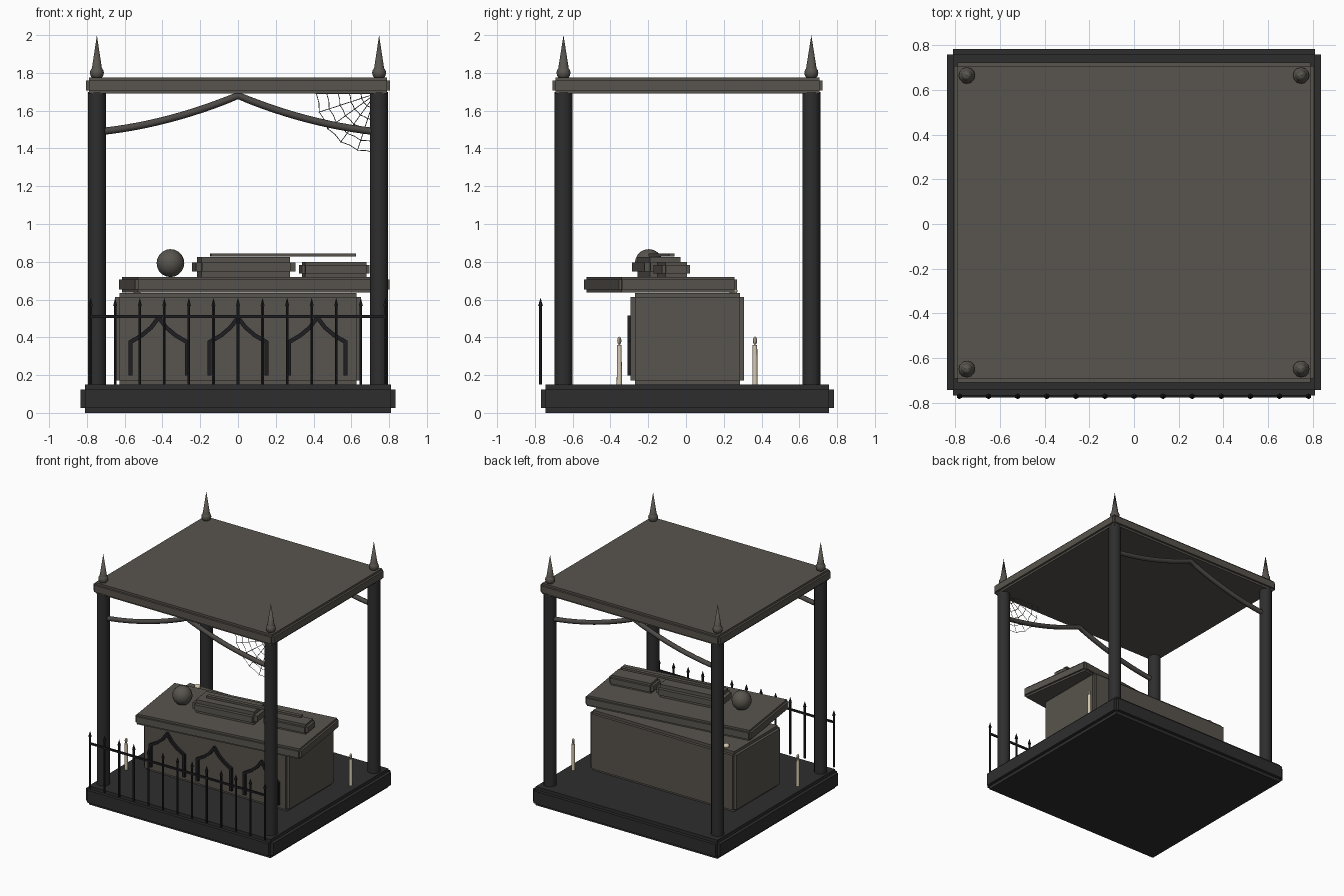
import bpy, bmesh, math
from mathutils import Matrix, Vector

if "Cube" in bpy.data.objects:
    bpy.data.objects.remove(bpy.data.objects["Cube"])


def material(name, r, g, b):
    m = bpy.data.materials.new(name)
    m.diffuse_color = (r, g, b, 1)
    m.use_nodes = True
    m.node_tree.nodes["Principled BSDF"].inputs["Base Color"].default_value = m.diffuse_color
    return m


STONE = material("weathered stone", 0.098, 0.088, 0.075)
DARK = material("dark stone", 0.027, 0.027, 0.028)
IRON = material("black iron", 0.013, 0.013, 0.015)
CLOTH = material("faded cloth", 0.072, 0.066, 0.060)
WAX = material("candle wax", 0.66, 0.58, 0.44)
WEB = material("cobweb grey", 0.16, 0.16, 0.16)
YC = 0.0075   # middle of the plinth in y


def finish(name, bm, mat, smooth=False):
    me = bpy.data.meshes.new(name)
    bm.to_mesh(me)
    bm.free()
    me.materials.append(mat)
    ob = bpy.data.objects.new(name, me)
    bpy.context.collection.objects.link(ob)
    if smooth:
        bpy.ops.object.select_all(action='DESELECT')
        ob.select_set(True)
        bpy.context.view_layer.objects.active = ob
        bpy.ops.object.shade_smooth_by_angle(angle=math.radians(40))
    return ob


def add_box(bm, c, s, rot=Matrix()):
    bmesh.ops.create_cube(bm, size=1, matrix=Matrix.Translation(c) @ rot @ Matrix.Diagonal((*s, 1)))


def add_cone(bm, x, y, z0, z1, r0, r1, n):
    bmesh.ops.create_cone(bm, cap_ends=True, segments=n, radius1=r0, radius2=r1, depth=z1 - z0,
                          matrix=Matrix.Translation((x, y, (z0 + z1) / 2)))


def add_ball(bm, c, r, n=16, squash=1):
    bmesh.ops.create_uvsphere(bm, u_segments=n, v_segments=n // 2 + 2, radius=r,
                              matrix=Matrix.Translation(c) @ Matrix.Diagonal((1, 1, squash, 1)))


def notched_box(name, c, s, n, mat, place=Matrix()):
    """Slab with stepped edges: three boxes, each full size along one axis."""
    bm = bmesh.new()
    for axis in range(3):
        add_box(bm, c, [s[i] if i == axis else s[i] - 2 * n for i in range(3)])
    bm.transform(place)
    return finish(name, bm, mat)


def tubes(name, paths, r, mat, res=2):
    cu = bpy.data.curves.new(name, 'CURVE')
    cu.dimensions = '3D'
    cu.bevel_depth, cu.bevel_resolution, cu.use_fill_caps = r, res, True
    for p in paths:
        sp = cu.splines.new('POLY')
        sp.points.add(len(p) - 1)
        for pt, co in zip(sp.points, p):
            pt.co = (*co, 1)
    cu.materials.append(mat)
    ob = bpy.data.objects.new(name, cu)
    bpy.context.collection.objects.link(ob)
    bpy.ops.object.select_all(action='DESELECT')
    ob.select_set(True)
    bpy.context.view_layer.objects.active = ob
    bpy.ops.object.convert(target='MESH')


# plinth, canopy roof and tomb chest
notched_box("plinth", (0, YC, 0.075), (1.67, 1.55, 0.15), 0.025, DARK)
notched_box("canopy_roof", (0, YC, 1.733), (1.608, 1.43, 0.086), 0.016, STONE)
notched_box("tomb_chest", (0, YC, 0.392), (1.30, 0.60, 0.485), 0.022, STONE)

# corner columns with spire finials
for i, x in enumerate((-0.747, 0.747)):
    for j, y in enumerate((YC - 0.656, YC + 0.656)):
        tag = ("left", "right")[i] + ("_front", "_back")[j]
        bm = bmesh.new()
        add_cone(bm, x, y, 0.14, 1.70, 0.048, 0.048, 12)
        finish("column_" + tag, bm, DARK, True)
        bm = bmesh.new()
        add_ball(bm, (x, y, 1.80), 0.037, 12)
        add_cone(bm, x, y, 1.81, 2.0, 0.03, 0.0, 10)
        finish("finial_" + tag, bm, STONE, True)

# lid pushed askew, with the reclining figure on it
LID = Matrix.Translation((0.086, -0.135, 0)) @ Matrix.Rotation(0.14, 4, 'Z')
notched_box("lid", (0, 0, 0.679), (1.36, 0.632, 0.083), 0.015, STONE, LID)
notched_box("figure_body", (-0.057, 0, 0.772), (0.53, 0.22, 0.104), 0.028, STONE, LID)
notched_box("figure_legs", (0.428, 0, 0.76), (0.363, 0.15, 0.08), 0.018, STONE, LID)
bm = bmesh.new()
add_ball(bm, (-0.448, 0, 0.793), 0.074, 16)
bm.transform(LID)
finish("figure_head", bm, STONE, True)
bm = bmesh.new()
add_box(bm, (0.152, -0.015, 0.837), (0.775, 0.03, 0.016))
bm.transform(LID)
finish("sword", bm, STONE)

# three ogee arches on the chest front
half = [(0.15, 0.205), (0.15, 0.375), (0.09, 0.41), (0.04, 0.452), (0, 0.505)]
for k, cx in enumerate((-0.42, 0, 0.42)):
    bm = bmesh.new()
    for s in (-1, 1):
        for a, b in zip(half, half[1:]):
            p, q = (Vector((cx + s * u, -0.301, v)) for u, v in (a, b))
            d = q - p
            add_box(bm, (p + q) / 2, (0.022, 0.02, d.length + 0.012),
                    Matrix.Rotation(math.atan2(d.x, d.z), 4, 'Y'))
    finish(f"arch_{k + 1}", bm, IRON)

# iron railing along the front edge
bm = bmesh.new()
for i in range(13):
    x = -0.78 + 0.13 * i
    add_cone(bm, x, -0.77, 0.15, 0.575, 0.008, 0.008, 6)
    add_cone(bm, x, -0.77, 0.565, 0.61, 0.013, 0.0, 6)
add_box(bm, (0, -0.77, 0.51), (1.57, 0.012, 0.015))
finish("railing", bm, IRON)

# candles on the plinth and a wax stump on the chest
for name, x, y in (("left_candle", -0.75, -0.353), ("right_candle", 0.75, 0.365)):
    bm = bmesh.new()
    add_cone(bm, x, y, 0.15, 0.36, 0.014, 0.012, 10)
    add_ball(bm, (x, y, 0.382), 0.011, 8, 2)
    finish(name, bm, WAX, True)
bm = bmesh.new()
add_ball(bm, (-0.535, 0.25, 0.645), 0.023, 10, 0.8)
finish("wax_stump", bm, WAX, True)

# swagged drapes, front and back
for name, y in (("front_drape", YC - 0.656), ("back_drape", YC + 0.656)):
    swag = []
    for i in range(-12, 13):
        t = abs(i) / 12
        swag.append((0.72 * i / 12, y, 1.68 - 0.30 * t + 0.11 * t * t))
    tubes(name, [swag], 0.019, CLOTH)

# cobweb in the front right corner
def web(r, k):
    a = math.radians(18 * k)
    return (0.73 - r * math.cos(a), -0.635, 1.69 - r * math.sin(a))


paths = [[web(0, k), web(0.32, k)] for k in range(6)]
for r in (0.08, 0.14, 0.20, 0.26, 0.315):
    paths.append([web(r * (0.97 if h % 2 else 1), h / 2) for h in range(11)])
tubes("cobweb", paths, 0.002, WEB, 0)
